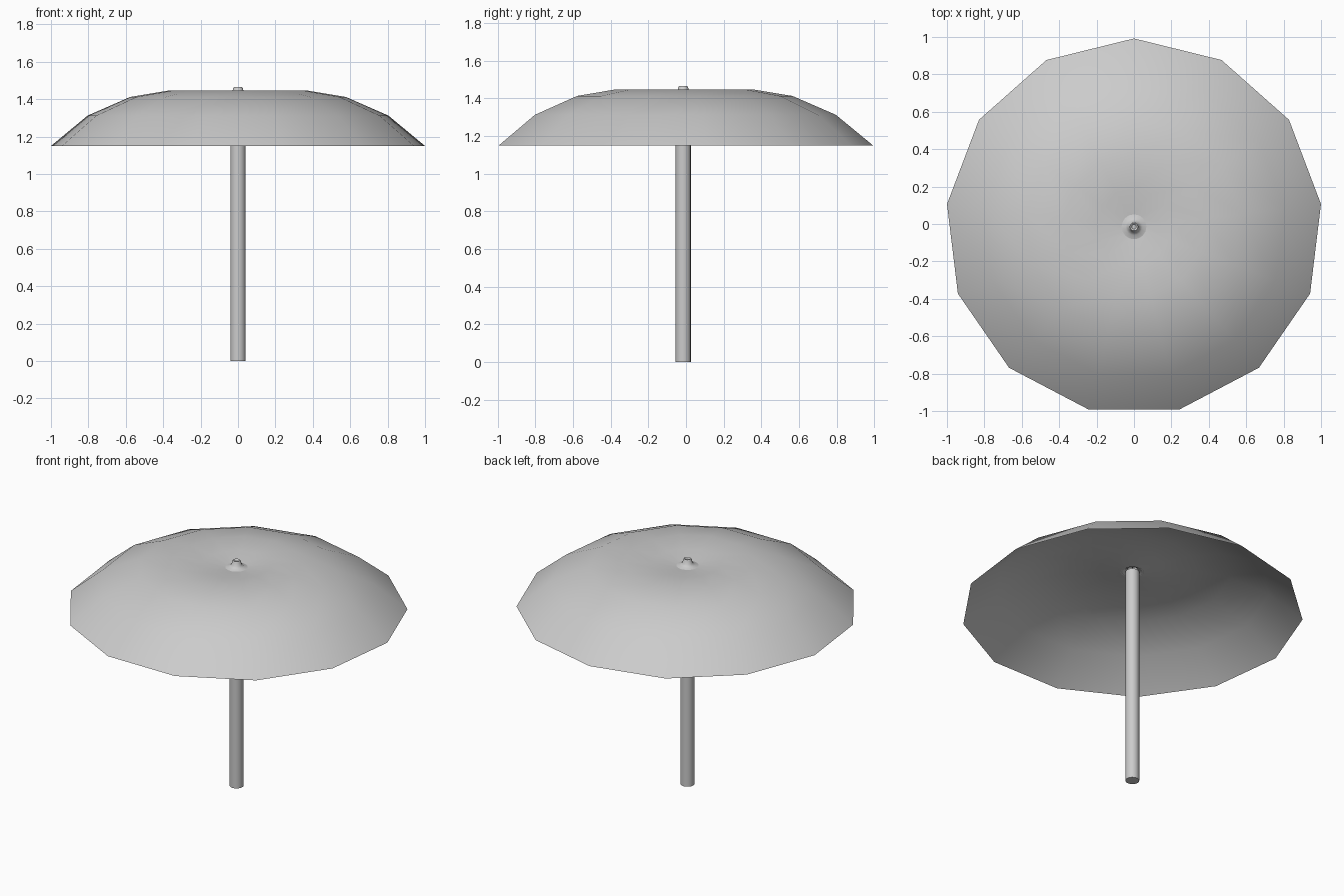
import bpy, bmesh, math

cube = bpy.data.objects.get("Cube")
if cube:
    bpy.data.objects.remove(cube)

CENTRE_Y = -0.015

grey = bpy.data.materials.new("light_grey")
grey.use_nodes = True
COLOUR = (0.6, 0.6, 0.6, 1)
grey.diffuse_color = COLOUR
grey.node_tree.nodes["Principled BSDF"].inputs["Base Color"].default_value = COLOUR


def lathe(name, profile, sides, sharp, cap_start=False, cap_end=False):
    """Revolve (radius, height) points around the pole axis."""
    bm = bmesh.new()
    rings = []
    for r, z in profile:
        ring = []
        for i in range(sides):
            a = math.pi / 2 + math.tau * i / sides
            ring.append(bm.verts.new((r * math.cos(a), r * math.sin(a), z)))
        rings.append(ring)
    for low, high in zip(rings, rings[1:]):
        for i in range(sides):
            j = (i + 1) % sides
            bm.faces.new((low[i], low[j], high[j], high[i]))
    if cap_start:
        bm.faces.new(rings[0][::-1])
    if cap_end:
        bm.faces.new(rings[-1])
    mesh = bpy.data.meshes.new(name)
    bm.to_mesh(mesh)
    bm.free()
    mesh.materials.append(grey)
    obj = bpy.data.objects.new(name, mesh)
    obj.location.y = CENTRE_Y
    bpy.context.collection.objects.link(obj)
    bpy.ops.object.select_all(action='DESELECT')
    bpy.context.view_layer.objects.active = obj
    obj.select_set(True)
    bpy.ops.object.shade_smooth_by_angle(angle=math.radians(sharp))
    return obj


# Thirteen-sided canopy, dipping slightly towards the pole
lathe("canopy", [(1.007, 1.15), (0.81, 1.312), (0.58, 1.412), (0.38, 1.445),
                 (0.2, 1.436), (0.06, 1.42)], 13, 60)

# Straight pole
lathe("pole", [(0.041, 0), (0.041, 1.42)], 16, 40, cap_start=True, cap_end=True)

# Flared collar and small hollow tip
lathe("tip", [(0.07, 1.42), (0.045, 1.426), (0.03, 1.438), (0.026, 1.458),
              (0.021, 1.466), (0.015, 1.464), (0.012, 1.455)], 16, 60, cap_end=True)
